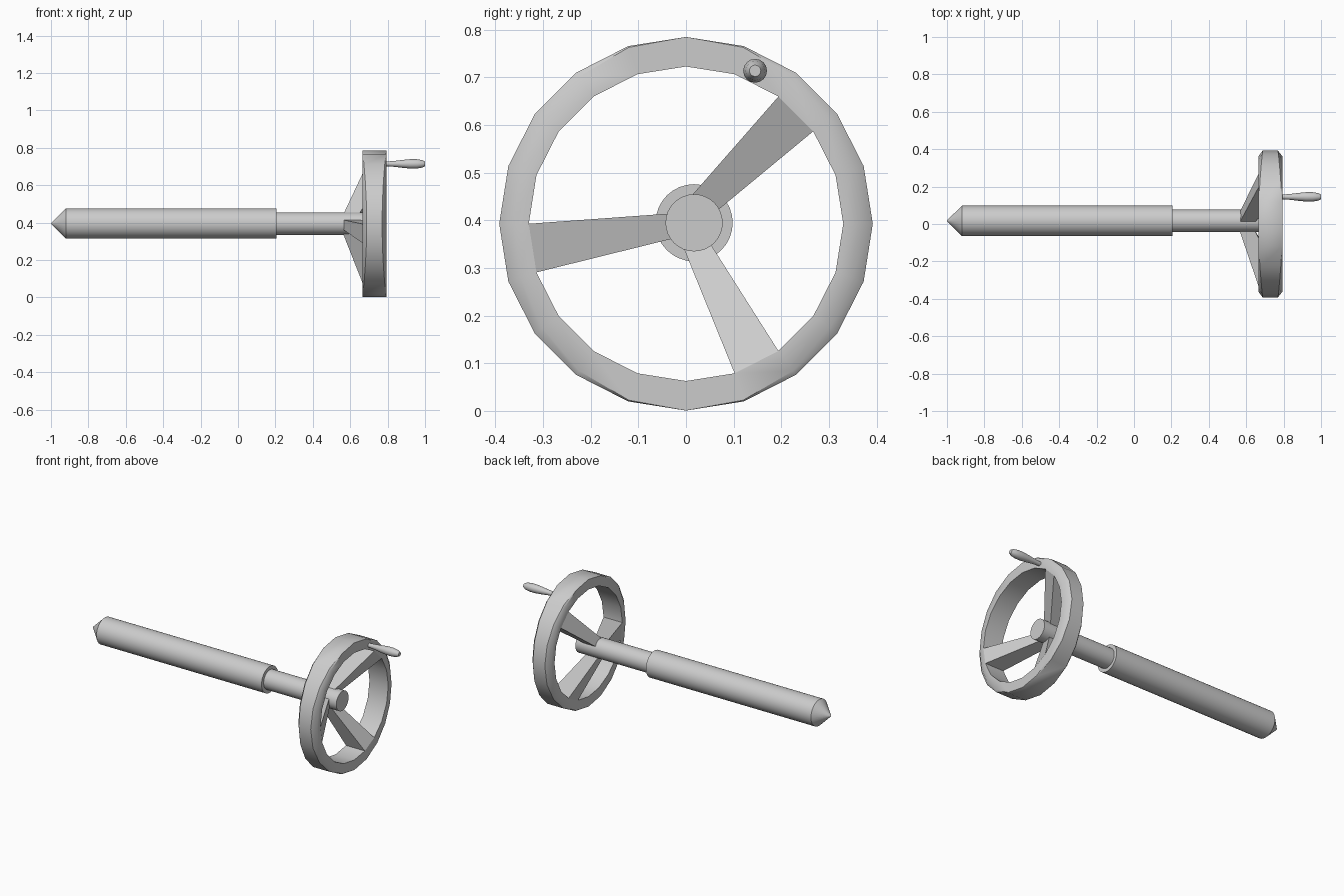
import bpy, bmesh, math
from mathutils import Vector

if "Cube" in bpy.data.objects:
    bpy.data.objects.remove(bpy.data.objects["Cube"])

AXIS = (0.017, 0.395)          # shaft axis (y, z)
RIM_Z, R_OUT, R_IN, SIDES = 0.393, 0.392, 0.33, 20
X_BACK, X_FRONT = 0.665, 0.793


def finish(name, bm, angle=30):
    bmesh.ops.remove_doubles(bm, verts=bm.verts, dist=1e-5)
    bmesh.ops.recalc_face_normals(bm, faces=bm.faces)
    me = bpy.data.meshes.new(name)
    bm.to_mesh(me)
    bm.free()
    ob = bpy.data.objects.new(name, me)
    bpy.context.collection.objects.link(ob)
    bpy.ops.object.select_all(action='DESELECT')
    ob.select_set(True)
    bpy.context.view_layer.objects.active = ob
    bpy.ops.object.shade_smooth_by_angle(angle=math.radians(angle))
    return ob


def lathe(name, profile, centre, sides, angle=30):
    """Revolve (x, radius) points around an axis parallel to x."""
    bm = bmesh.new()
    rings = []
    for x, r in profile:
        rings.append([bm.verts.new((x, centre[0] + r * math.sin(a), centre[1] + r * math.cos(a)))
                      for a in (2 * math.pi * k / sides for k in range(sides))])
    for a, b in zip(rings, rings[1:]):
        for k in range(sides):
            n = (k + 1) % sides
            bm.faces.new((a[k], a[n], b[n], b[k]))
    bm.faces.new(rings[0])
    bm.faces.new(rings[-1])
    return finish(name, bm, angle)


def rim_point(x, r, k):
    a = 2 * math.pi * k / SIDES
    return Vector((x, r * math.sin(a), RIM_Z + r * math.cos(a)))


# Thick sleeve with pointed end, and thinner shaft running to the hub
lathe("sleeve", [(-1.0, 0.002), (-0.92, 0.081), (0.205, 0.081)], AXIS, 32)
lathe("shaft", [(0.15, 0.06), (0.70, 0.06)], AXIS, 32)

# Wheel rim: 20 sides, outer edges chamfered more towards the left and right
bm = bmesh.new()
sections = []
for k in range(SIDES):
    c = math.sin(2 * math.pi * k / SIDES) ** 2
    pts = [(X_BACK, R_IN), (X_BACK, R_OUT - 0.03 * c), (X_BACK + 0.001 + 0.022 * c, R_OUT),
           (X_FRONT - 0.001 - 0.022 * c, R_OUT), (X_FRONT, R_OUT - 0.03 * c), (X_FRONT, R_IN)]
    sections.append([bm.verts.new(rim_point(x, r, k)) for x, r in pts])
for k in range(SIDES):
    a, b = sections[k], sections[(k + 1) % SIDES]
    for i in range(6):
        j = (i + 1) % 6
        face = [a[i], a[j], b[j], b[i]]
        bm.faces.new(face)
finish("wheel_rim", bm, 40)

# Spokes: each tapers from one inner rim facet back to the shaft
spokes = {2: ((0.01, 0.45), (0.065, 0.42)),
          8: ((0.055, 0.345), (0.0, 0.33)),
          14: ((-0.035, 0.36), (-0.04, 0.414))}
for n, (k, ends) in enumerate(spokes.items()):
    bm = bmesh.new()
    outer, inner = [], []
    for side, x_rim, x_hub in ((0, X_BACK, 0.56), (1, X_BACK, 0.56),
                               (1, X_FRONT, 0.64), (0, X_FRONT, 0.64)):
        o = rim_point(x_rim, R_IN, k + side)
        i = Vector((x_hub, *ends[side]))
        i += (i - o) * 0.06
        i.x = x_hub
        outer.append(bm.verts.new(o))
        inner.append(bm.verts.new(i))
    bm.faces.new(outer)
    bm.faces.new(inner)
    for i in range(4):
        j = (i + 1) % 4
        bm.faces.new((outer[i], outer[j], inner[j], inner[i]))
    finish(f"spoke_{n + 1}", bm)

# Crank handle standing out from the rim
lathe("crank_handle", [(0.77, 0.013), (0.80, 0.013), (0.84, 0.016), (0.88, 0.021), (0.92, 0.025),
                       (0.955, 0.025), (0.985, 0.020), (1.0, 0.012)], (0.145, 0.714), 16, 40)
